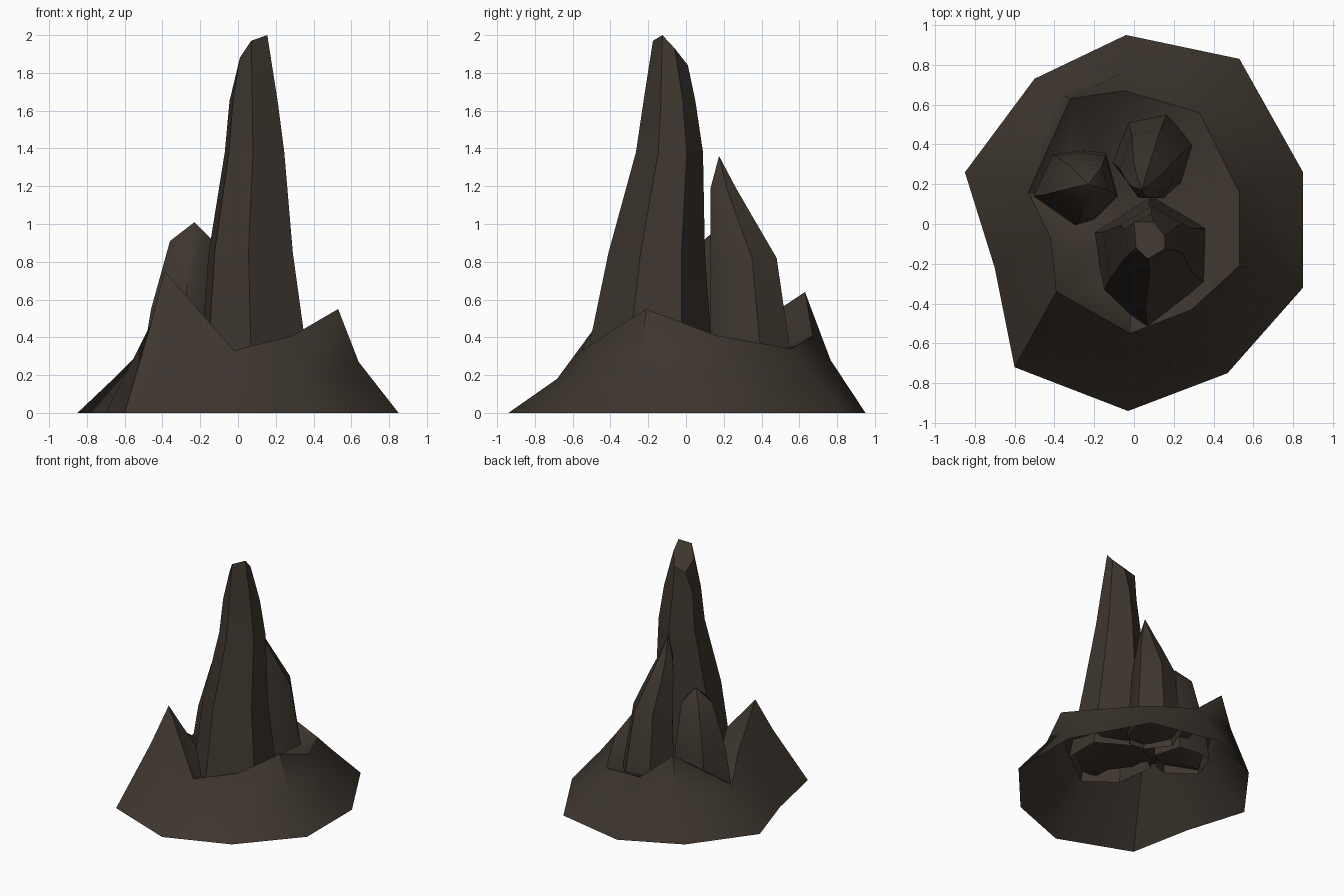
import bpy, bmesh, math

rock = bpy.data.materials.new("dark brown rock")
rock.diffuse_color = (0.048, 0.037, 0.028, 1)


def build(name, rings, tip=None, cap=False):
    """Skin a stack of equal-length rings, closed by a tip point or a flat cap."""
    bm = bmesh.new()
    loops = [[bm.verts.new(p) for p in ring] for ring in rings]
    for a, b in zip(loops, loops[1:]):
        n = len(a)
        for i in range(n):
            j = (i + 1) % n
            bm.faces.new((a[i], a[j], b[j], b[i]))
    top = loops[-1]
    if tip:
        t = bm.verts.new(tip)
        for i in range(len(top)):
            bm.faces.new((top[i], top[(i + 1) % len(top)], t))
    if cap:
        bm.faces.new(top)
    me = bpy.data.meshes.new(name)
    bm.to_mesh(me)
    bm.free()
    ob = bpy.data.objects.new(name, me)
    bpy.context.collection.objects.link(ob)
    me.materials.append(rock)
    bpy.ops.object.select_all(action='DESELECT')
    ob.select_set(True)
    bpy.context.view_layer.objects.active = ob
    bpy.ops.object.shade_smooth_by_angle(angle=math.radians(40))
    return ob


def fit(outline, z, x0, x1, y0, y1):
    """Stretch an outline into a bounding box at height z."""
    xs, ys = [p[0] for p in outline], [p[1] for p in outline]
    ax, bx, ay, by = min(xs), max(xs), min(ys), max(ys)
    return [(x0 + (x - ax) / (bx - ax) * (x1 - x0),
             y0 + (y - ay) / (by - ay) * (y1 - y0), z) for x, y in outline]


# Base mound: ground outline, uneven rim, ring between them (counter-clockwise)
ground = [(-0.03, -0.94), (0.47, -0.75), (0.85, -0.32), (0.85, 0.26), (0.53, 0.83),
          (-0.04, 0.95), (-0.50, 0.73), (-0.85, 0.26), (-0.70, -0.22), (-0.60, -0.72)]
rim = [(-0.02, -0.55, 0.33), (0.29, -0.43, 0.41), (0.53, -0.21, 0.55), (0.53, 0.16, 0.41),
       (0.33, 0.56, 0.34), (-0.05, 0.67, 0.41), (-0.32, 0.63, 0.64), (-0.53, 0.16, 0.28),
       (-0.42, -0.07, 0.42), (-0.39, -0.34, 0.75)]
mid_z = [0.18, 0.22, 0.27, 0.26, 0.22, 0.28, 0.36, 0.20, 0.26, 0.47]
middle = [(g[0] + (r[0] - g[0]) * 0.66, g[1] + (r[1] - g[1]) * 0.66, z)
          for g, r, z in zip(ground, rim, mid_z)]
# Sunken floor inside the rim
floor = [(r[0] * 0.6, 0.05 + (r[1] - 0.05) * 0.6, 0.30 + (r[2] - 0.30) * 0.15) for r in rim]
build("base_mound", [[(x, y, 0) for x, y in ground], middle, rim, floor],
      tip=(0, 0.05, 0.31))

# Tall front spire with a slanted broken top
hexa = [(-0.17, -0.35), (0.06, -0.52), (0.36, -0.30), (0.36, -0.02), (0.08, 0.14), (-0.21, -0.04)]
top = [(0.01, -0.12, 1.88), (0.07, -0.175, 1.97), (0.155, -0.125, 2.0),
       (0.155, -0.06, 1.93), (0.10, 0.01, 1.84), (0.0, 0.01, 1.82)]
build("tall_spire", [fit(hexa, 0.27, -0.20, 0.37, -0.53, 0.14),
                     fit(hexa, 0.85, -0.155, 0.29, -0.41, 0.10),
                     fit(hexa, 1.38, -0.07, 0.245, -0.265, 0.09),
                     fit(hexa, 1.65, -0.045, 0.21, -0.225, 0.05), top], cap=True)

# Middle spire at the back
outline = [(0.02, 0.14), (0.15, 0.13), (0.24, 0.21), (0.30, 0.40),
           (0.17, 0.56), (-0.03, 0.52), (-0.11, 0.31)]
build("middle_spire", [fit(outline, 0.27, -0.11, 0.30, 0.13, 0.56),
                       fit(outline, 0.82, -0.07, 0.23, 0.13, 0.48),
                       fit(outline, 1.06, -0.04, 0.15, 0.13, 0.34),
                       fit(outline, 1.19, -0.01, 0.10, 0.13, 0.265)],
      tip=(0.04, 0.175, 1.36))

# Short spire at the back left
outline = [(-0.30, -0.01), (-0.20, 0.02), (-0.08, 0.14), (-0.14, 0.36),
           (-0.29, 0.38), (-0.43, 0.36), (-0.51, 0.14)]
build("short_spire", [fit(outline, 0.25, -0.51, -0.08, -0.01, 0.38),
                      fit(outline, 0.55, -0.46, -0.09, 0.01, 0.36),
                      fit(outline, 0.91, -0.36, -0.13, 0.09, 0.30)],
      tip=(-0.23, 0.20, 1.01))
